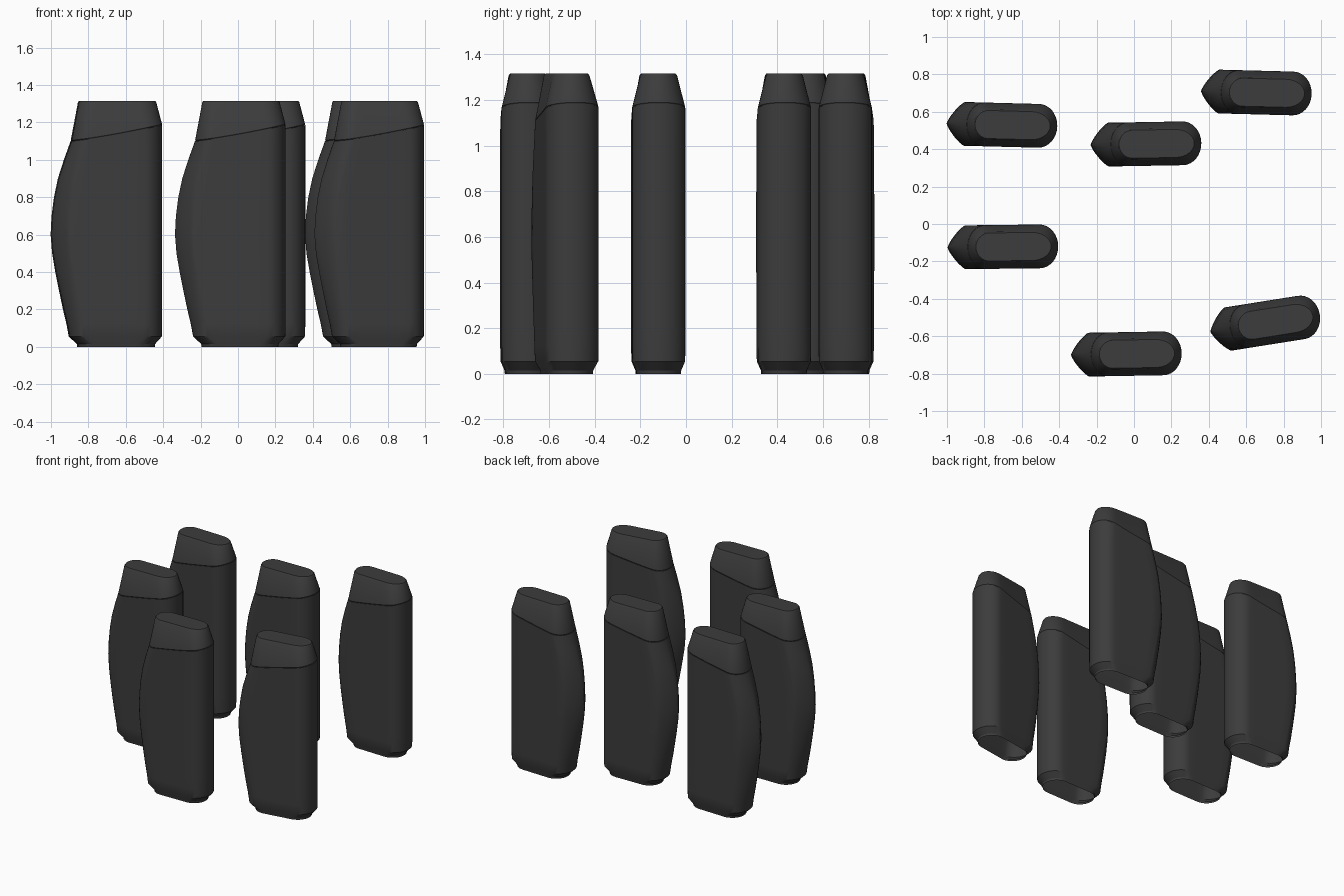
import bpy, bmesh, math

cube = bpy.data.objects.get("Cube")
if cube:
    bpy.data.objects.remove(cube)

mat = bpy.data.materials.new("charcoal plastic")
mat.use_nodes = True
colour = (0.045, 0.045, 0.045, 1)
mat.diffuse_color = colour
bsdf = mat.node_tree.nodes["Principled BSDF"]
bsdf.inputs["Base Color"].default_value = colour
bsdf.inputs["Roughness"].default_value = 0.6

ARC = 8        # segments per quarter of an end
STRAIGHT = 6   # segments along a flat side


def seam(x):
    """Height of the sloping joint between body and cap."""
    t = min(max((x + 0.19) / 0.485, 0), 1)
    return 1.10 + 0.085 * t ** 1.25


def section(xl, xr, hw, power=2.0, nose=0.095):
    """Plan outline: rounded right end, left end rounded or pointed by power."""
    xc, rc = xl + nose, xr - 0.1
    half = []
    for i in range(2 * ARC + 1):          # right end, from -y round to +y
        a = math.pi * (i / (2 * ARC) - 0.5)
        half.append((rc + 0.1 * math.cos(a), hw * math.sin(a)))
    top = [(rc + (xc - rc) * i / STRAIGHT, hw) for i in range(1, STRAIGHT)]
    left = []
    for i in range(2 * ARC + 1):          # left end, from +y round to -y
        a = math.pi * (0.5 - i / (2 * ARC))
        c, s = max(math.cos(a), 0), math.sin(a)
        left.append((xc - nose * c ** (2 / power),
                     math.copysign(hw * abs(s) ** (2 / power), s)))
    bottom = [(x, -y) for x, y in reversed(top)]
    return half + top + left + bottom


def loft(name, rings, close_top):
    bm = bmesh.new()
    loops = [[bm.verts.new(p) for p in ring] for ring in rings]
    for a, b in zip(loops, loops[1:]):
        for i in range(len(a)):
            j = (i + 1) % len(a)
            bm.faces.new((a[i], a[j], b[j], b[i]))
    if close_top:
        bm.faces.new(loops[-1])
    mesh = bpy.data.meshes.new(name)
    bm.to_mesh(mesh)
    bm.free()
    mesh.materials.append(mat)
    return mesh


# Body: stepped foot, bulging left edge, sloping upper rim, open underneath
rings = []
for z, xl, xr, hw in [(0, -0.155, 0.255, 0.098), (0.015, -0.157, 0.257, 0.099),
                      (0.055, -0.20, 0.293, 0.116)]:
    rings.append([(x, y, z) for x, y in section(xl, xr, hw)])
bulge = [(0.12, -0.212), (0.2, -0.231), (0.3, -0.252), (0.4, -0.272),
         (0.5, -0.289), (0.6, -0.297), (0.7, -0.292), (0.8, -0.279),
         (0.9, -0.258), (1.0, -0.226), (1.1, -0.19)]
for z, xl in bulge:
    k = min(max((-0.195 - xl) / 0.1, 0), 1)
    rings.append([(x, y, z + (seam(x) - 1.1) * (z / 1.1) ** 4)
                  for x, y in section(xl, 0.295, 0.117, 2 - 0.75 * k)])
# inward lip that makes the fine joint line
rings.append([(x, y, seam(x)) for x, y in section(-0.186, 0.291, 0.113)])
body_mesh = loft("bottle_body", rings, False)

# Cap: tapers from the sloping joint to a flat top
base = section(-0.186, 0.291, 0.113)
lower = section(-0.189, 0.294, 0.116)
upper = section(-0.151, 0.263, 0.081, nose=0.075)
crown = section(-0.145, 0.257, 0.075, nose=0.072)
cap_mesh = loft("bottle_cap", [
    [(x, y, seam(x)) for x, y in base],
    [(x, y, seam(x) + 0.005) for x, y in lower],
    [(x, y, 1.307) for x, y in upper],
    [(x, y, 1.315) for x, y in crown]], True)

# Six bottles sharing the same two meshes: x, y, turn in degrees
places = [(-0.705, 0.53, -1.5), (0.065, 0.428, 1), (0.655, 0.703, -1.5),
          (-0.70, -0.122, 0.7), (-0.04, -0.695, 1), (0.702, -0.53, 9)]
bpy.ops.object.select_all(action='DESELECT')
for n, (x, y, turn) in enumerate(places, 1):
    for part, mesh in (("body", body_mesh), ("cap", cap_mesh)):
        ob = bpy.data.objects.new(f"bottle_{n}_{part}", mesh)
        bpy.context.collection.objects.link(ob)
        ob.location = (x, y, 0)
        ob.rotation_euler.z = math.radians(turn)
        if n == 1:
            ob.select_set(True)
            bpy.context.view_layer.objects.active = ob
bpy.ops.object.shade_smooth_by_angle(angle=math.radians(30))
